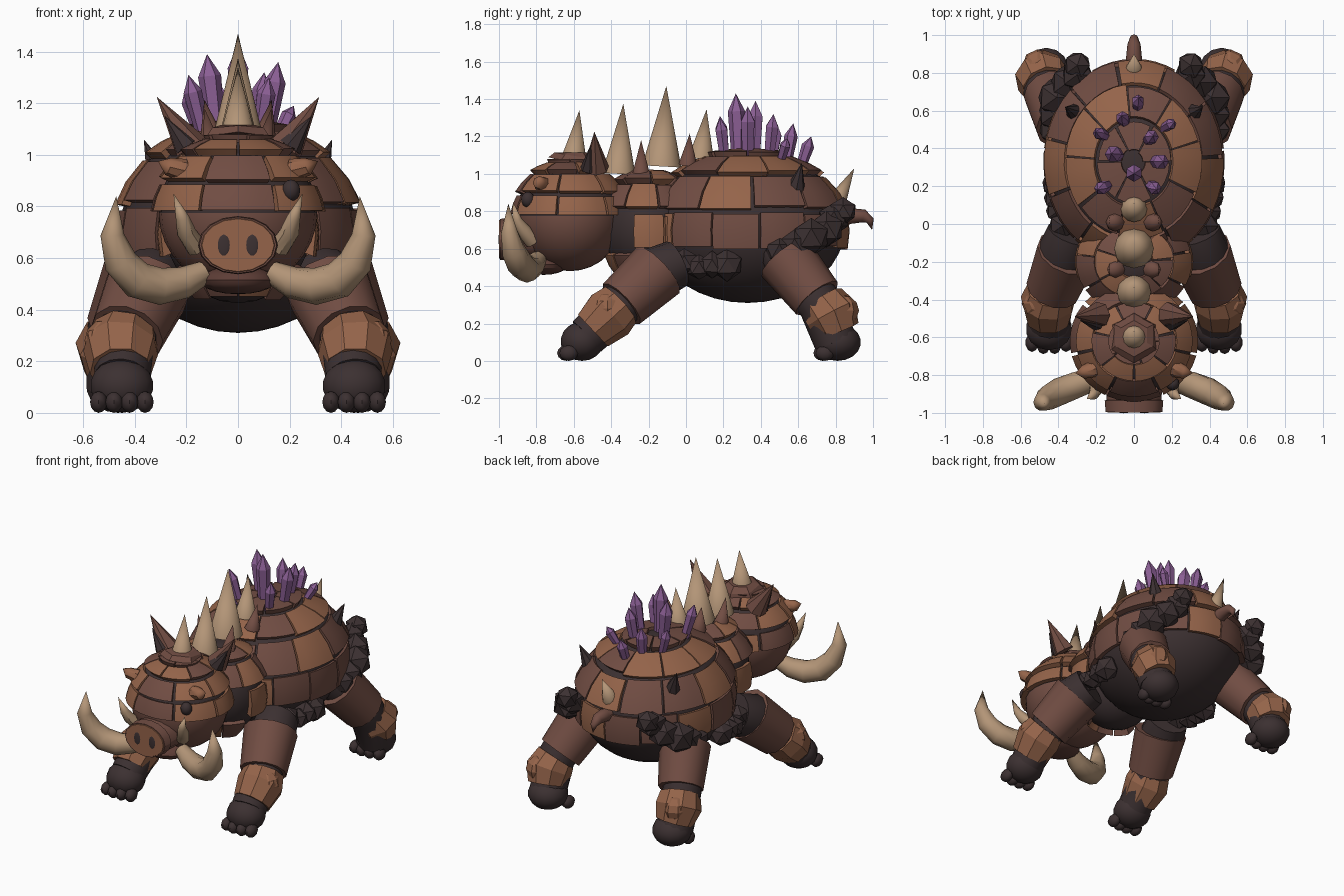
import bpy, bmesh, math, random
from mathutils import Vector

if "Cube" in bpy.data.objects:
    bpy.data.objects.remove(bpy.data.objects["Cube"])
random.seed(4)

def material(name, col):
    m = bpy.data.materials.new(name)
    m.diffuse_color = (*col, 1)
    m.use_nodes = True
    m.node_tree.nodes["Principled BSDF"].inputs["Base Color"].default_value = m.diffuse_color
    return m

BROWN = material("brown hide", (.165, .074, .056))
TAN = material("tan plate", (.30, .127, .068))
DARK = material("dark rock", (.045, .030, .031))
HORN = material("horn", (.45, .30, .185))
PURPLE = material("purple crystal", (.26, .115, .30))
RUST = material("deep brown", (.11, .047, .037))

def finish(name, bm, mats, angle=30):
    bmesh.ops.recalc_face_normals(bm, faces=bm.faces)
    me = bpy.data.meshes.new(name)
    bm.to_mesh(me)
    bm.free()
    ob = bpy.data.objects.new(name, me)
    bpy.context.collection.objects.link(ob)
    for m in mats:
        me.materials.append(m)
    if angle:
        bpy.ops.object.select_all(action='DESELECT')
        ob.select_set(True)
        bpy.context.view_layer.objects.active = ob
        bpy.ops.object.shade_smooth_by_angle(angle=math.radians(angle))
    return ob

def tube(name, pts, radii, mat, sides=10, angle=30, squash=1):
    """Closed tube through pts; a zero radius makes a point."""
    bm = bmesh.new()
    P = [Vector(p) for p in pts]
    total = P[-1] - P[0]
    ref = Vector((0, 0, 0))
    ref[min(range(3), key=lambda i: abs(total[i]))] = 1
    rings = []
    for i, p in enumerate(P):
        t = (P[min(i + 1, len(P) - 1)] - P[max(i - 1, 0)]).normalized()
        u = ref.cross(t).normalized()
        v = t.cross(u)
        n = sides if radii[i] else 1
        rings.append([bm.verts.new(p + radii[i] * (u * math.cos(a) * squash + v * math.sin(a)))
                      for a in [math.tau * k / sides for k in range(n)]])
    for a, b in zip(rings, rings[1:]):
        for k in range(sides):
            j = (k + 1) % sides
            if len(b) == 1:
                bm.faces.new((a[k], a[j], b[0]))
            else:
                bm.faces.new((a[k], a[j], b[j], b[k]))
    for r in (rings[0], rings[-1]):
        if len(r) > 2:
            bm.faces.new(r)
    return finish(name, bm, [mat], angle)

def blob(name, c, r, mat, seg=18, angle=30, upper=None, split=0):
    """Ellipsoid; faces above the split height may take another material."""
    bm = bmesh.new()
    bmesh.ops.create_uvsphere(bm, u_segments=seg, v_segments=max(6, seg * 2 // 3), radius=1)
    for v in bm.verts:
        v.co = Vector((c[i] + v.co[i] * r[i] for i in range(3)))
    if upper:
        for f in bm.faces:
            f.material_index = int(f.calc_center_median().z > split)
    return finish(name, bm, [mat, upper or mat], angle)

def rock(name, c, r):
    bm = bmesh.new()
    bmesh.ops.create_icosphere(bm, subdivisions=1, radius=r * 1.08)
    for v in bm.verts:
        v.co = v.co * random.uniform(.92, 1.06) + Vector(c)
    return finish(name, bm, [DARK], 25)

def plates(name, c, r, tiers, lift=.03, nu=4):
    """Armour on an ellipsoid; tier = (z low, z high, count, turn, pattern of b/t/d/-)."""
    bm = bmesh.new()
    def point(az, z, off):
        s = max(-1, min(1, (z - c[2]) / r[2]))
        k = math.sqrt(1 - s * s)
        return Vector((c[0] + (r[0] + off) * k * math.cos(az),
                       c[1] + (r[1] + off) * k * math.sin(az), z + off * s))
    for z0, z1, n, turn, pattern in tiers:
        for i in range(n):
            key = pattern[i % len(pattern)]
            if key == '-':
                continue
            a0 = math.tau * (i + turn + random.uniform(.01, .04)) / n
            a1 = math.tau * (i + 1 + turn - random.uniform(.01, .04)) / n
            lo, hi = z0 + random.uniform(0, .12) * (z1 - z0), z1 - random.uniform(.04, .12) * (z1 - z0)
            grid = {}
            for u in range(nu + 1):
                for v in range(3):
                    az, z = a0 + (a1 - a0) * u / nu, lo + (hi - lo) * v / 2
                    for w, off in ((0, -.02), (1, lift * (1.1 - .25 * v))):
                        grid[u, v, w] = bm.verts.new(point(az, z, off))
            g = lambda *q: bm.faces.new([grid[k] for k in q])
            new = []
            for u in range(nu):
                for v in range(2):
                    for w in (0, 1):
                        new.append(g((u, v, w), (u + 1, v, w), (u + 1, v + 1, w), (u, v + 1, w)))
                for v in (0, 2):
                    new.append(g((u, v, 0), (u + 1, v, 0), (u + 1, v, 1), (u, v, 1)))
            for v in range(2):
                for u in (0, nu):
                    new.append(g((u, v, 0), (u, v + 1, 0), (u, v + 1, 1), (u, v, 1)))
            for f in new:
                f.material_index = 'btd'.index(key)
    return finish(name, bm, [BROWN, TAN, DARK], 20)

# Body, neck and head cores with their armour
body_c, body_r = (0, .33, .715), (.455, .52, .405)
blob("body_core", body_c, body_r, DARK, 28)
plates("body_plates", body_c, body_r, [
    (.60, .80, 13, .25, "bbtbbtbbtttbb"), (.80, .985, 11, .1, "bbtbbtbtbbt"),
    (.985, 1.085, 9, .4, "tbtttbtbt"), (1.085, 1.1195, 6, 0, "bbbbbb")])
neck_c, neck_r = (0, -.2, .72), (.285, .25, .295)
blob("neck_core", neck_c, neck_r, DARK, 20)
plates("neck_plates", neck_c, neck_r, [(.47, .58, 10, .5, "-----bbtb-"), (.6, .79, 10, .5, "t--tt----t"),
                                       (.80, .94, 9, .3, "btbtbbtbt"), (.94, 1.005, 7, .1, "tbbt")], .035)
head_c, head_r = (0, -.62, .775), (.307, .288, .295)
blob("head_core", head_c, head_r, BROWN, 24, 30, DARK, .78)
plates("head_plates", head_c, head_r, [
    (.775, .885, 7, .75, "ttbtbtt"), (.89, .995, 7, .75, "tbttbtt"),
    (.995, 1.05, 7, .25, "tbtbttb"), (1.045, 1.066, 5, 0, "b")], .03, 5)
tube("head_crown", [(0, -.6, 1.055), (0, -.59, 1.095), (0, -.59, 1.115)], [.14, .115, .08], BROWN, 6, 20)

# Snout, nostrils, lip and eye
tube("snout", [(0, -.72, .655), (0, -.93, .65), (0, -.935, .65), (0, -.995, .65)],
     [.16, .145, .155, .15], BROWN, 16, 30, .73)
tube("snout_pad", [(0, -.99, .65), (0, -.999, .65)], [.146, .14], TAN, 16, 30, .73)
for s in (-1, 1):
    blob("nostril", (s * .055, -.997, .65), (.026, .005, .045), DARK, 12)
blob("lower_lip", (0, -.76, .515), (.15, .13, .055), RUST, 16)
blob("eye", (.205, -.845, .862), (.036, .036, .042), DARK, 12)

# Horn spikes down the back and tail
for y0, z0, y1, z1, r in [(-.60, 1.08, -.57, 1.34, .068), (-.36, 1.0, -.335, 1.375, .09),
                          (-.13, 1.04, -.105, 1.47, .105), (.08, 1.08, .11, 1.345, .07),
                          (.81, .86, .9, 1.03, .05)]:
    tube("back_spike", [(0, y0, z0), (0, y1, z1)], [r, 0], HORN, 12, 45)
tube("tail", [(0, .8, .76), (0, .88, .775), (0, .95, .775), (0, .985, .75), (0, .995, .70)],
     [.05, .042, .035, .022, 0], BROWN, 8, 60)

# Crystals: x, y, tip z, width
for x, y, z, r in [(-.055, .56, 1.27, .036), (.02, .65, 1.20, .034), (-.17, .48, 1.26, .033), (-.10, .37, 1.39, .045),
                   (.085, .46, 1.32, .038), (.18, .53, 1.19, .030), (.13, .33, 1.36, .042), (0, .27, 1.43, .046),
                   (.10, .19, 1.30, .036), (-.16, .19, 1.31, .036)]:
    base = Vector((x * .8, .33 + (y - .33) * .85, 1.05 if y < .55 else 1.0))
    tip = Vector((x * 1.2, .33 + (y - .33) * 1.06, z))
    tube("crystal", [base, base.lerp(tip, .75), tip], [r * .72, r, 0], PURPLE, 6, 0)

for s in (-1, 1):
    def m(*pts):
        return [(s * p[0], p[1], p[2]) for p in pts]
    # Tusks
    tube("large_tusk", m((.13, -.79, .545), (.21, -.82, .505), (.30, -.85, .49), (.39, -.885, .515),
                         (.455, -.92, .585), (.487, -.945, .69), (.472, -.95, .84)),
         [.045, .062, .072, .073, .066, .046, 0], HORN, 10, 50)
    tube("small_tusk", m((.16, -.82, .64), (.20, -.87, .70), (.215, -.905, .755), (.25, -.925, .85)),
         [.042, .038, .027, 0], HORN, 8, 45)
    # Ears, shoulder spikes and flank spikes
    tube("ear", m((.185, -.48, 1.03), (.315, -.49, 1.225)), [.07, 0], BROWN, 7, 20)
    tube("inner_ear", m((.20, -.515, 1.03), (.285, -.512, 1.15)), [.05, 0], DARK, 7, 20)
    tube("nape_spike", m((.09, -.24, .97), (.13, -.24, 1.18)), [.055, 0], BROWN, 8, 50)
    tube("shoulder_spike", m((.10, .01, 1.05), (.13, .02, 1.215)), [.05, 0], BROWN, 8, 50)
    tube("flank_spike", m((.305, .585, .91), (.365, .62, 1.06)), [.055, 0], DARK, 7)
    tube("brow_lump", m((.21, -.765, .94), (.27, -.785, .955), (.31, -.79, .975)),
         [.045, .035, 0], TAN, 8, 40)
    # Front leg
    tube("front_leg_core", m((.33, -.05, .52), (.37, -.16, .47), (.43, -.34, .31), (.45, -.53, .13)),
         [.13, .145, .12, .11], DARK, 14)
    tube("front_upper_band", m((.35, -.15, .485), (.43, -.345, .305)), [.168, .145], BROWN, 12)
    tube("front_lower_band", m((.44, -.355, .30), (.455, -.41, .25), (.455, -.50, .165)),
         [.13, .147, .12], TAN, 9, 15)
    blob("front_knee", (s * .51, -.42, .28), (.085, .085, .085), TAN, 8, 15)
    blob("front_foot", (s * .45, -.555, .105), (.125, .115, .105), DARK, 14, 45)
    # Back leg
    tube("back_leg_core", m((.31, .48, .62), (.41, .58, .48), (.47, .72, .3), (.475, .8, .1)),
         [.12, .125, .12, .115], DARK, 14)
    tube("back_upper_band", m((.365, .53, .55), (.45, .70, .335)), [.16, .14], BROWN, 12)
    tube("back_lower_band", m((.465, .73, .31), (.485, .775, .25), (.478, .81, .16)),
         [.128, .147, .12], TAN, 9, 15)
    blob("back_knee", (s * .51, .83, .27), (.085, .095, .085), TAN, 8, 15)
    blob("back_foot", (s * .465, .81, .10), (.125, .125, .10), DARK, 14, 45)
    # Toes
    for k in range(4):
        x = .45 + (k - 1.5) * .06
        y = .012 * abs(k - 1.5)
        for name, y0 in (("front_toe", -.645), ("back_toe", .725)):
            blob(name, (s * x, y0 + y, .042), (.035, .05, .042), DARK, 10, 45)
    # Rock clusters on flank and haunch
    for x, y, z, r in [(.40, .07, .50, .065), (.41, .14, .51, .07), (.41, .22, .51, .08), (.38, -.01, .53, .07),
                       (.43, .50, .585, .075), (.42, .58, .61, .09), (.41, .67, .66, .1),
                       (.35, .75, .70, .09), (.30, .79, .76, .085), (.30, .84, .80, .07)]:
        rock("flank_rock", (s * x, y, z), r)
